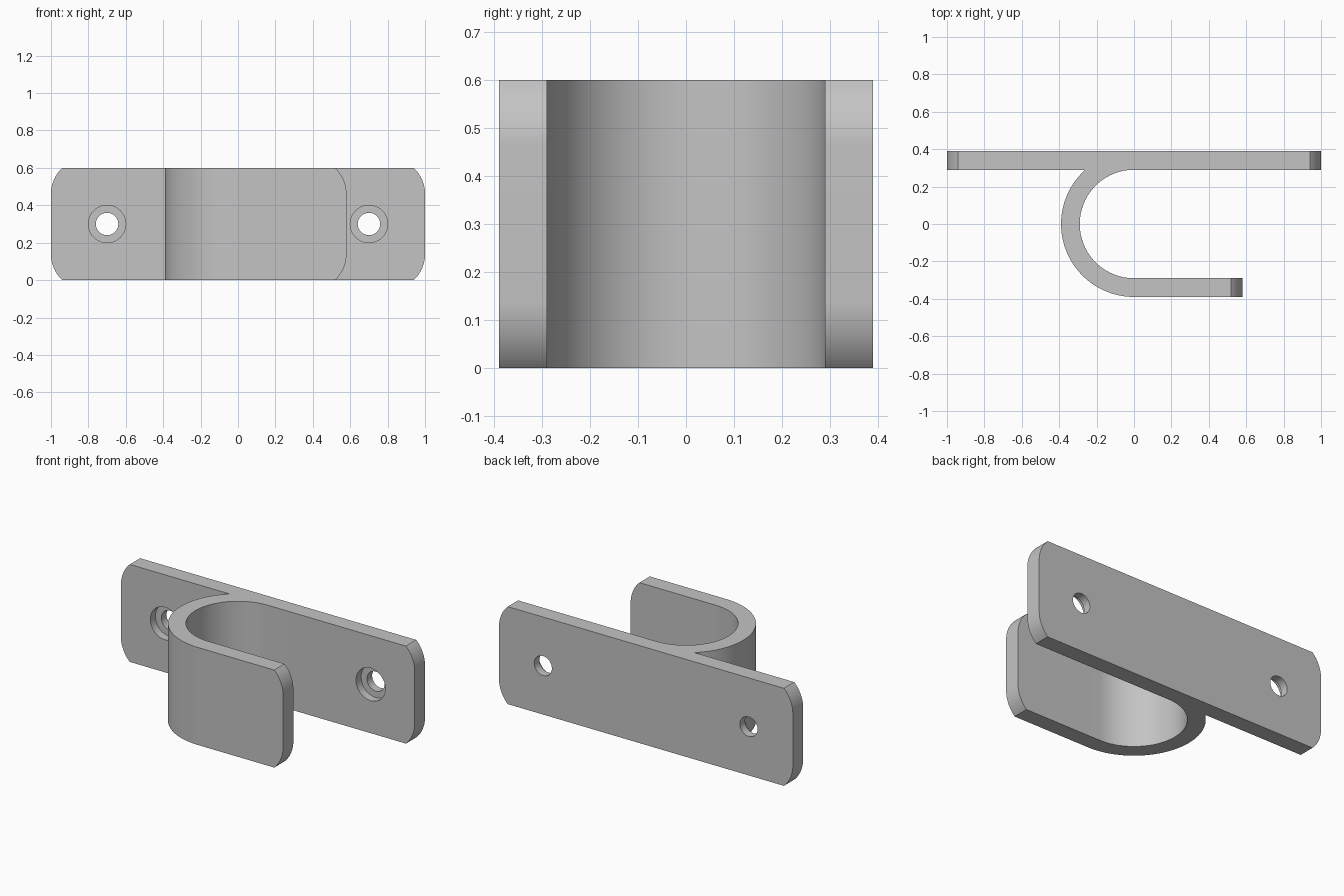
import bpy, bmesh
from math import sin, cos, pi, radians, asin

cube = bpy.data.objects.get("Cube")
if cube:
    bpy.data.objects.remove(cube, do_unlink=True)

HEIGHT = 0.6
OUTER, INNER = 0.39, 0.29      # hook radii, also the faces of the back plate
PLATE_END, LIP_END = 1.0, 0.58
END_RADIUS, END_RISE = 0.193, 0.14

steel = bpy.data.materials.new("grey_steel")
steel.use_nodes = True
grey = (0.55, 0.55, 0.55, 1)
steel.diffuse_color = grey
steel.node_tree.nodes["Principled BSDF"].inputs["Base Color"].default_value = grey


def arc(cx, cy, r, start, end, steps):
    angles = [start + (end - start) * i / steps for i in range(steps + 1)]
    return [(cx + r * cos(a), cy + r * sin(a)) for a in angles]


def prism(name, points, offset):
    """Extrude a closed outline of 3D points along an offset."""
    bm = bmesh.new()
    face = bm.faces.new([bm.verts.new(p) for p in points])
    top = bmesh.ops.extrude_face_region(bm, geom=[face])["geom"]
    bmesh.ops.translate(bm, vec=offset,
                        verts=[v for v in top if isinstance(v, bmesh.types.BMVert)])
    if face.is_valid and not any(len(e.link_faces) == 1 for e in face.edges):
        pass
    else:
        bm.faces.new([v for v in bm.verts][:len(points)])
    bmesh.ops.recalc_face_normals(bm, faces=bm.faces)
    mesh = bpy.data.meshes.new(name)
    bm.to_mesh(mesh)
    bm.free()
    mesh.materials.append(steel)
    obj = bpy.data.objects.new(name, mesh)
    bpy.context.collection.objects.link(obj)
    return obj


# Bracket: back plate and hook as one strip, left overlong for trimming
far, lip_far = PLATE_END + 0.1, LIP_END + 0.1
profile = [(-far, OUTER), (-far, INNER)]
profile += arc(0, 0, OUTER, pi - asin(INNER / OUTER), 1.5 * pi, 48)
profile += [(lip_far, -OUTER), (lip_far, -INNER)]
profile += arc(0, 0, INNER, 1.5 * pi, 0.5 * pi, 48)
profile += [(far, INNER), (far, OUTER)]
bracket = prism("hook_bracket", [(x, y, 0) for x, y in profile], (0, 0, HEIGHT))

cutters = []


# Rounded ends of the plate and the lip
def end_cutter(name, end, side, y):
    cx = end - END_RADIUS
    swing = radians(60)
    outline = arc(cx, END_RISE, END_RADIUS, -swing, 0, 16)
    outline += arc(cx, HEIGHT - END_RISE, END_RADIUS, 0, swing, 16)
    outline += [(end + 0.3, outline[-1][1]), (end + 0.3, outline[0][1])]
    cutters.append(prism(name, [(side * x, y, z) for x, z in outline], (0, 0.2, 0)))


end_cutter("left_end_cutter", PLATE_END, 1, 0.24)
end_cutter("right_end_cutter", PLATE_END, -1, 0.24)
end_cutter("lip_end_cutter", LIP_END, 1, -0.44)

# Screw holes with a shallow counterbore on the front of the plate
for side, label in ((1, "left"), (-1, "right")):
    for part, r, depth in (("counterbore", 0.1, 0.1), ("hole", 0.06, 0.2)):
        ring = arc(side * 0.7, HEIGHT / 2, r, 0, 2 * pi, 48)[:-1]
        cutters.append(prism(f"{label}_{part}_cutter",
                             [(x, 0.24, z) for x, z in ring], (0, depth, 0)))

for cutter in cutters:
    cutter.hide_render = True
    cut = bracket.modifiers.new(cutter.name, "BOOLEAN")
    cut.operation = "DIFFERENCE"
    cut.solver = "EXACT"
    cut.object = cutter

# Bake the cuts, then remove the cutters
bpy.context.view_layer.objects.active = bracket
bracket.select_set(True)
for name in [m.name for m in bracket.modifiers]:
    bpy.ops.object.modifier_apply(modifier=name)
for cutter in cutters:
    bpy.data.objects.remove(cutter, do_unlink=True)
bpy.ops.object.shade_smooth_by_angle(angle=radians(30))
